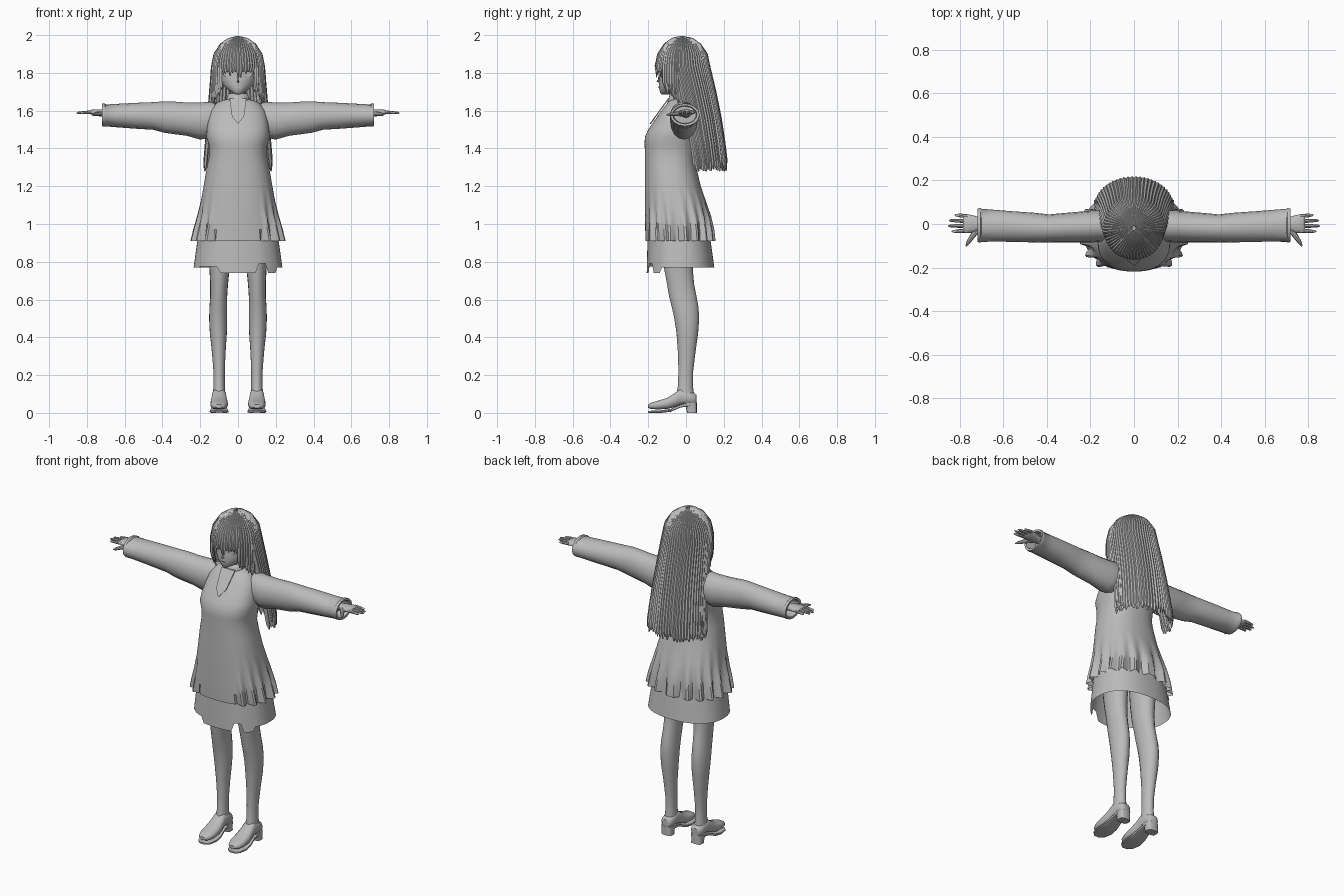
import bpy, bmesh, math, random
from mathutils import Vector

if "Cube" in bpy.data.objects:
    bpy.data.objects.remove(bpy.data.objects["Cube"])

random.seed(4)
grey = bpy.data.materials.new("light grey")
grey.diffuse_color = (0.5, 0.5, 0.5, 1)
grey.use_nodes = True
grey.node_tree.nodes["Principled BSDF"].inputs["Base Color"].default_value = grey.diffuse_color
TAU = 2 * math.pi


def loft(name, rings, caps=True, angle=40, thick=0):
    """Skin a list of equal-length point loops."""
    bm = bmesh.new()
    rows = [[bm.verts.new(p) for p in r] for r in rings]
    n = len(rows[0])
    for a, b in zip(rows, rows[1:]):
        for i in range(n):
            j = (i + 1) % n
            bm.faces.new((a[i], a[j], b[j], b[i]))
    if caps:
        bm.faces.new(rows[0])
        bm.faces.new(rows[-1])
    bmesh.ops.recalc_face_normals(bm, faces=bm.faces)
    me = bpy.data.meshes.new(name)
    bm.to_mesh(me)
    bm.free()
    me.materials.append(grey)
    ob = bpy.data.objects.new(name, me)
    bpy.context.collection.objects.link(ob)
    if thick:
        ob.modifiers.new("cloth", 'SOLIDIFY').thickness = thick
    bpy.ops.object.select_all(action='DESELECT')
    ob.select_set(True)
    bpy.context.view_layer.objects.active = ob
    bpy.ops.object.shade_smooth_by_angle(angle=math.radians(angle))
    return ob


def oval(n, p=2.0):
    """Unit superellipse points."""
    for i in range(n):
        c, s = math.cos(TAU * i / n), math.sin(TAU * i / n)
        yield (math.copysign(abs(c) ** (2 / p), c), math.copysign(abs(s) ** (2 / p), s))


def level(z, hx, yf, yb, n=32, p=2.0, cx=0.0):
    """Horizontal ring from half width, front y and back y."""
    m, h = (yf + yb) / 2, (yb - yf) / 2
    return [Vector((cx + hx * u, m + h * v, z)) for u, v in oval(n, p)]


def across(x, yc, zc, ry, rz, n=16):
    """Ring facing along x."""
    return [Vector((x, yc + ry * u, zc + rz * v)) for u, v in oval(n)]


def along(y, cx, hw, z0, z1, n=14, p=2.6):
    """Ring facing along y."""
    return [Vector((cx + hw * u, y, (z0 + z1) / 2 + (z1 - z0) / 2 * v)) for u, v in oval(n, p)]


def tube(name, pts, radii, n=8):
    rings = []
    for i, p in enumerate(pts):
        d = (pts[min(i + 1, len(pts) - 1)] - pts[max(i - 1, 0)]).normalized()
        a = d.cross(Vector((0, 0, 1))).normalized()
        b = d.cross(a)
        rings.append([p + radii[i] * (a * u + b * v) for u, v in oval(n)])
    loft(name, rings)


# tunic with pleated hem
tunic = [(1.66, .06, -.08, .02), (1.645, .11, -.095, .045), (1.6, .145, -.13, .055),
         (1.55, .158, -.165, .06), (1.5, .165, -.2, .06), (1.46, .167, -.218, .06),
         (1.42, .155, -.219, .056), (1.36, .153, -.217, .05), (1.3, .165, -.218, .055),
         (1.2, .182, -.218, .078), (1.12, .197, -.218, .105), (1.04, .21, -.217, .125),
         (0.97, .224, -.216, .135), (0.91, .235, -.214, .138)]
rings = []
for z, hx, yf, yb in tunic:
    ring = level(z, hx, yf, yb, 108, 2.35)
    f = max(0, min(1, (1.13 - z) / 0.2))
    for i, p in enumerate(ring):
        if p.y > -.16 or abs(p.x) > .13:
            k = (0, .5, 1, 1, .6, .1)[i % 6] if p.x > 0 else (0, .1, .6, 1, 1, .5)[i % 6]
            mid = Vector((0, -.04, z))
            ring[i] = p + (p - mid).normalized() * f * (k - .45) * .034
    rings.append(ring)
loft("tunic", rings, caps=False, angle=30)

# underskirt with uneven hem
rings = []
for t in (0, .35, .7, 1):
    ring = level(1.02 - .25 * t, .2 + .035 * t, -.2 - .008 * t, .115 + .035 * t, 72, 2.3)
    if t == 1:
        for p in ring:
            if p.y < -.13:
                p.z = .74 + (.035 if p.x < -.1 else 0) + (.05 if .1 < p.x < .15 else 0)
    rings.append(ring)
loft("underskirt", rings, caps=False, angle=35)

# neck, collar and front placket
loft("neck", [level(z, w, -.07, .015, 16) for z, w in ((1.6, .05), (1.66, .04), (1.76, .04))])
loft("collar", [level(1.635, .072, -.1, .03, 24), level(1.665, .06, -.092, .022, 24),
                level(1.692, .05, -.085, .015, 24)], caps=False, thick=.008)
outline = [(-.045, 1.665), (-.032, 1.57), (0, 1.53), (.032, 1.57), (.045, 1.665)]
slope = lambda z: -.185 + (z - 1.53) * .72
loft("placket", [[Vector((x, slope(z) - d, z)) for x, z in outline] for d in (0, .008)])

# head and face
head = [(1.685, .01, -.128, -.1), (1.695, .03, -.137, -.06), (1.715, .06, -.142, -.01),
        (1.74, .085, -.144, .04), (1.77, .104, -.142, .08), (1.8, .113, -.139, .1),
        (1.85, .12, -.142, .11), (1.9, .118, -.14, .108), (1.95, .09, -.11, .08),
        (1.98, .05, -.07, .04)]
loft("head", [level(z, a, b, c, 28) for z, a, b, c in head], angle=60)
tube("nose", [Vector((0, -.137, 1.79)), Vector((0, -.143, 1.772)), Vector((0, -.15, 1.757)),
              Vector((0, -.139, 1.748))], [.003, .006, .007, .003])
loft("mouth", [[Vector((.016 * u, y, 1.724 + .004 * v)) for u, v in oval(10)]
               for y in (-.138, -.146)])

for s in (1, -1):
    side = "left" if s > 0 else "right"

    def flip(rings):
        return [[Vector((p.x * s, p.y, p.z)) for p in r] for r in rings]

    # eye plate, iris and upper lid
    for part, w, h, cz, dy in (("eye", .024, .019, 1.795, 0), ("iris", .013, .018, 1.795, .003),
                               ("eyelid", .027, .004, 1.815, .006)):
        loft(side + "_" + part, flip([[Vector((.053 + w * u, -.131 + abs(w * u + .0) * .4 * (u > 0)
              - dy + d, cz + h * v)) for u, v in oval(16)] for d in (.008, 0)]))

    # sleeve, turned in at the cuff
    arm = [(.09, -.01, 1.56, .06, .075), (.15, -.01, 1.552, .072, .095), (.2, -.012, 1.545, .073, .098),
           (.27, -.015, 1.555, .07, .088), (.34, -.018, 1.562, .067, .086), (.39, -.02, 1.566, .064, .083),
           (.45, -.017, 1.572, .068, .073), (.55, -.012, 1.573, .07, .068), (.64, -.008, 1.574, .073, .062),
           (.7, -.006, 1.575, .076, .058), (.705, -.006, 1.577, .079, .062), (.72, -.006, 1.578, .077, .06),
           (.718, -.006, 1.578, .064, .048), (.66, -.006, 1.578, .06, .045)]
    loft(side + "_sleeve", flip([across(*a) for a in arm]), angle=45)

    # hand and fingers
    palm = [(.62, 0, 1.583, .026, .022), (.7, 0, 1.586, .027, .02), (.74, 0, 1.589, .04, .018),
            (.775, .002, 1.592, .044, .014), (.785, .002, 1.592, .04, .008)]
    loft(side + "_palm", flip([across(*a) for a in palm]), angle=60)
    for y, tip in ((-.03, .838), (-.008, .855), (.014, .85), (.036, .825)):
        pts = [Vector((s * (.765 + (tip - .765) * t), y * (1 + .15 * t), 1.592 - .004 * t))
               for t in (0, .5, .9, 1)]
        tube(side + "_finger", pts, [.01, .0088, .006, .002])
    tube(side + "_thumb", [Vector((s * x, y, z)) for x, y, z in
         ((.715, -.02, 1.585), (.742, -.055, 1.583), (.762, -.085, 1.58), (.772, -.102, 1.578))],
         [.015, .012, .009, .003])

    # leg
    leg = [(.98, .068, -.13, .05, .098), (.85, .06, -.125, .04, .098), (.76, .053, -.115, .036, .098),
           (.68, .047, -.1, .043, .1), (.62, .045, -.09, .055, .102), (.56, .047, -.075, .066, .104),
           (.5, .048, -.062, .07, .105), (.42, .045, -.05, .064, .104), (.32, .036, -.043, .05, .102),
           (.22, .03, -.04, .038, .1), (.14, .03, -.043, .037, .1), (.08, .034, -.055, .045, .1)]
    loft(side + "_leg", flip([level(z, w, f, b, 20, 2, c) for z, w, f, b, c in leg]), angle=50)

    # shoe upper, toe sole and heel
    shoe = [(-.2, .018, .026, .045), (-.185, .034, .02, .054), (-.15, .046, .018, .064), (-.1, .047, .02, .08),
            (-.06, .042, .03, .105), (-.03, .038, .042, .13), (.01, .037, .045, .118),
            (.045, .034, .045, .105), (.056, .022, .05, .095)]
    loft(side + "_shoe", flip([along(y, .1, w, a, b) for y, w, a, b in shoe]), angle=45)
    sole = [(-.2, .02, 0, .01), (-.18, .042, 0, .012), (-.13, .051, 0, .014), (-.08, .046, .006, .022),
            (-.03, .038, .028, .044), (.02, .038, .035, .055)]
    loft(side + "_sole", flip([along(y, .1, w, a, b, p=5) for y, w, a, b in sole]), angle=35)
    loft(side + "_heel", flip([level(z, w, f, .057, 16, 3.5, .1)
         for z, w, f in ((0, .034, .005), (.03, .034, 0), (.055, .038, -.02))]), angle=35)


# hair locks: diamond strips sweeping out of the crown
def lock(name, a, elev, ends, width, thick=.01, lift=0):
    """a = heading (0 back, pi front); elev = scalp angles; ends = further points."""
    out = Vector((math.sin(a), math.cos(a), 0))
    pts = []
    for e in elev:
        c, sn = math.cos(e), math.sin(e)
        pts.append(Vector(((.134 + lift) * out.x * c, -.018 + (.138 + lift) * out.y * c,
                           1.83 + (.163 + lift) * sn)))
    pts += ends
    rings = []
    for i, p in enumerate(pts):
        d = (pts[min(i + 1, len(pts) - 1)] - pts[max(i - 1, 0)]).normalized()
        w = d.cross(out).normalized() if abs(d.dot(out)) < .99 else Vector((out.y, -out.x, 0))
        nrm = w.cross(d)
        k = min(1, .2 + i * .25) * (.25 if i == len(pts) - 1 else 1)
        rings.append([p + w * width * k, p + nrm * thick * k, p - w * width * k, p - nrm * thick * k])
    loft(name, rings, angle=30)


scalp = [math.radians(d) for d in (86, 68, 48, 25, 2)]
# long back hair in two layers
for layer, count, lift in ((0, 36, 0), (1, 24, -.012)):
    for i in range(count):
        a = math.radians(-104 + 208 * i / (count - 1))
        root = Vector(((.134 + lift) * math.sin(a), -.018 + (.138 + lift) * math.cos(a), 1.83))
        tip = Vector((.178 * math.sin(a), .085 + (.13 + lift) * math.cos(a),
                      1.275 + random.uniform(0, .035)))
        ends = [root.lerp(tip, t) + Vector((0, .012 * math.sin(math.pi * t), 0))
                for t in (.25, .5, .75, .93, 1)]
        lock("back_hair", a, scalp, ends, .0135 + .003 * layer, .009, lift)
# side locks framing the face
for s in (1, -1):
    for i in range(7):
        a = s * math.radians(100 + i * 6)
        x, y = .132 * math.sin(a), -.018 + .138 * math.cos(a)
        z = 1.64 + .012 * i + random.uniform(-.015, .015)
        ends = [Vector((x * 1.02, y, 1.75)), Vector((x * 1.0, y * .95, z + .04)), Vector((x * .94, y * .9, z))]
        lock("side_hair", a, scalp, ends, .013, .009)
# fringe
for i in range(15):
    a = math.radians(136 + 88 * i / 14)
    z = 1.775 + random.uniform(0, .03)
    ends = [Vector((.126 * math.sin(a), -.018 + .138 * math.cos(a), z))]
    lock("fringe", a, scalp, ends, .0135, .008, .002)
